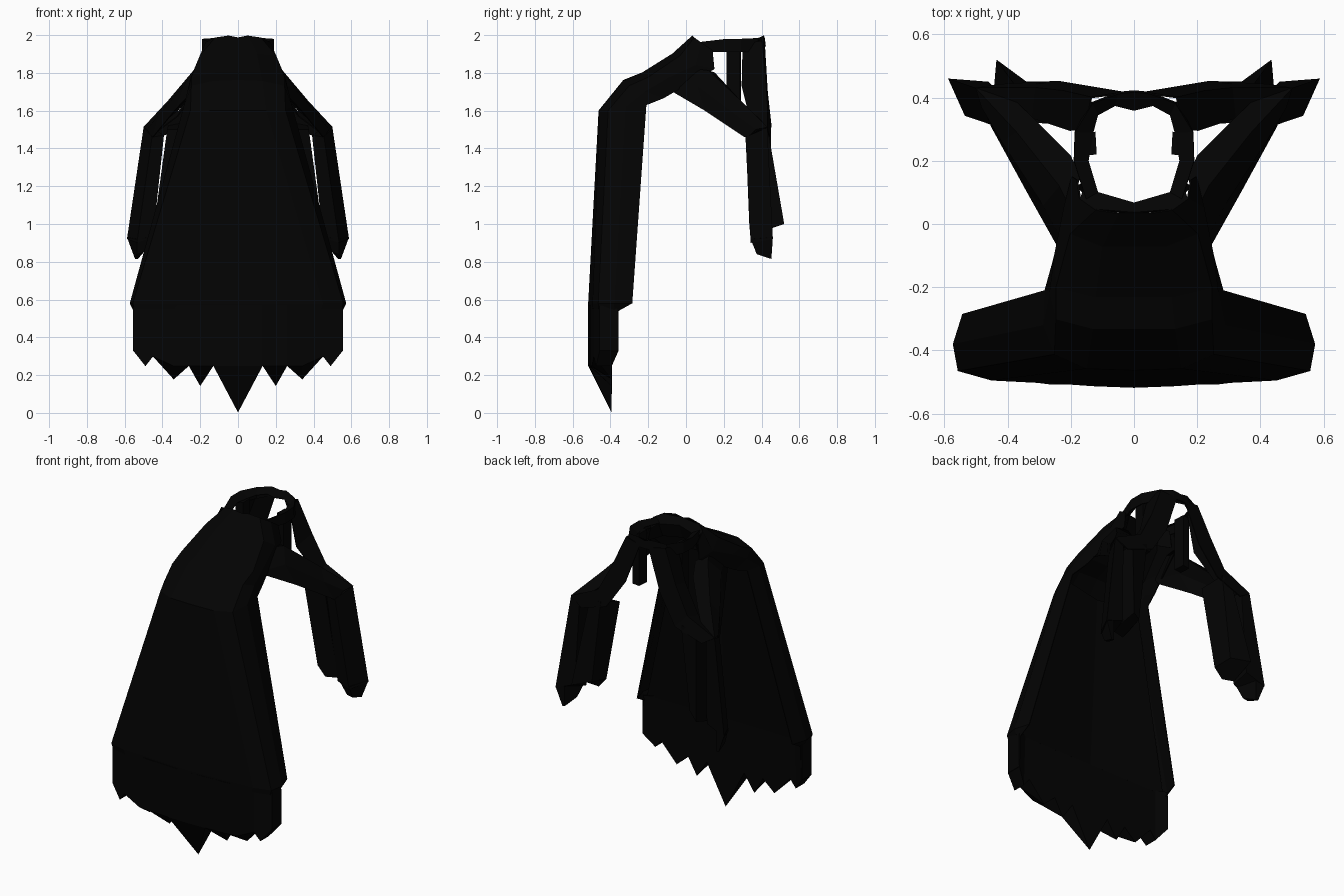
import bpy, bmesh

cloth = bpy.data.materials.new("black_cloth")
cloth.diffuse_color = (0.0009, 0.0009, 0.0009, 1)


def sheet(name, rows, thick=0.006, caps=False):
    """Loft a cloth panel through rows of points, mirrored over x."""
    bm = bmesh.new()
    grid = [[bm.verts.new(p) for p in r] for r in rows]
    for a, b in zip(grid, grid[1:]):
        for i in range(len(a) - 1):
            bm.faces.new((a[i], b[i], b[i + 1], a[i + 1]))
    if caps:
        for r in (grid[0], grid[-1]):
            bm.faces.new(r[:-1])
    bmesh.ops.remove_doubles(bm, verts=bm.verts, dist=1e-5)
    bmesh.ops.recalc_face_normals(bm, faces=bm.faces)
    me = bpy.data.meshes.new(name)
    bm.to_mesh(me)
    bm.free()
    ob = bpy.data.objects.new(name, me)
    bpy.context.collection.objects.link(ob)
    me.materials.append(cloth)
    mi = ob.modifiers.new("mirror", 'MIRROR')
    mi.use_clip = True
    if not caps:
        so = ob.modifiers.new("thickness", 'SOLIDIFY')
        so.thickness = thick
        so.offset = 0
    return ob


def ring(*pts):
    return list(pts) + [pts[0]]


# main cape: neck, shoulder slope, long flared fall with wrapped sides, hem lip
sheet("cape", [
    [(0, .035, 1.985), (.05, .035, 1.995), (.12, .045, 1.985), (.17, .08, 1.96), (.18, .14, 1.92)],
    [(0, -.07, 1.90), (.1, -.07, 1.90), (.2, -.03, 1.89), (.22, .05, 1.84), (.195, .15, 1.82)],
    [(0, -.23, 1.80), (.12, -.23, 1.80), (.245, -.20, 1.775), (.25, -.1, 1.77), (.24, -.06, 1.70)],
    [(0, -.33, 1.76), (.13, -.33, 1.755), (.245, -.30, 1.73), (.265, -.22, 1.70), (.255, -.12, 1.665)],
    [(0, -.46, 1.60), (.15, -.455, 1.60), (.25, -.41, 1.60), (.285, -.32, 1.62), (.28, -.21, 1.63)],
    [(0, -.515, .58), (.45, -.492, .58), (.555, -.463, .58), (.57, -.38, .58), (.54, -.285, .58)],
    [(0, -.515, .55), (.44, -.49, .55), (.545, -.46, .55), (.555, -.38, .55), (.54, -.36, .54)],
])

# tattered hem: double-walled, zigzag lower edge with teeth slanting to the back wall
hem = [(0, -.515, .005), (.13, -.51, .25), (.2, -.505, .145), (.26, -.505, .25),
       (.34, -.495, .18), (.45, -.485, .30), (.49, -.475, .25), (.553, -.455, .33)]
front_low = [(x, y, max(z, .25)) for x, y, z in hem]
tips = [(x, -.395 if i % 2 == 0 else y, z) for i, (x, y, z) in enumerate(hem)]
back_low = [(x, -.395 if x < .5 else -.36, z) for x, y, z in hem]
sheet("ragged_hem", [
    [(x, y, .57) for x, y, z in hem],
    front_low, tips, back_low,
    [(x * .99, -.39 if x < .5 else -.36, .57) for x, y, z in hem],
])
sheet("hem_side", [
    [(.553, -.455, .57), (.553, -.36, .55)],
    [(.553, -.455, .33), (.553, -.36, .33)],
])

# inner lining: flush with the back wall of the hem, running up behind the front panel
sheet("inner_lining", [
    [(x * .46, -.33 + .1 * x, 1.62) for x, y, z in hem],
    [(x * .98, -.39, .56) for x, y, z in hem],
])

# open neck ring
sheet("collar", [
    [(.15, .08, 1.91), (.15, .08, 1.962), (.115, .10, 1.945)],
    [(.188, .20, 1.91), (.188, .20, 1.976), (.145, .20, 1.95)],
    [(.185, .29, 1.91), (.185, .29, 1.978), (.13, .29, 1.95)],
    [(.14, .38, 1.91), (.13, .38, 1.982), (.115, .345, 1.95)],
    [(.05, .415, 1.94), (.05, .41, 1.995), (.06, .375, 1.96)],
    [(0, .42, 1.94), (0, .415, 1.985), (0, .36, 1.96)],
])
sheet("collar_front_lining", [
    [(0, .035, 1.985), (.12, .045, 1.98), (.17, .08, 1.955)],
    [(0, .065, 1.95), (.12, .10, 1.94), (.15, .14, 1.92)],
    [(0, .03, 1.86), (.12, .06, 1.85), (.18, .12, 1.83)],
])

# small tabs hanging inside the neck
sheet("neck_tab", [
    ring((.118, .22, z), (.168, .215, z), (.172, .285, z), (.122, .292, z))
    for z in (1.95, 1.62)
], caps=True)

# straps from the front shoulder back to the sleeve: inner edge, ridge, outer edge, underside
sheet("front_strap", [
    [(.17, .15, 1.80), (.20, .05, 1.82), (.215, -.07, 1.72), (.24, -.07, 1.70)],
    [(.20, .215, 1.73), (.235, .12, 1.81), (.285, .06, 1.73), (.335, .10, 1.60)],
    [(.32, .335, 1.60), (.37, .29, 1.65), (.415, .26, 1.58), (.45, .31, 1.46)],
    [(.42, .43, 1.52), (.5, .43, 1.51), (.48, .37, 1.50), (.455, .33, 1.46)],
])

# straps from the collar down over the rear shoulder: front edge, crest, back edge
sheet("rear_strap", [
    [(.15, .30, 1.95), (.135, .40, 1.97), (.03, .415, 1.95)],
    [(.20, .295, 1.73), (.22, .42, 1.77), (.12, .43, 1.70)],
    [(.32, .335, 1.57), (.31, .43, 1.60), (.24, .45, 1.52)],
    [(.44, .33, 1.48), (.5, .43, 1.51), (.42, .44, 1.46)],
])

# hanging sleeve: two separate closed strips with a slit between them
sheet("inner_sleeve_strip", [
    ring((.24, .315, 1.50), (.31, .32, 1.50), (.375, .325, 1.50), (.37, .43, 1.52), (.28, .45, 1.54)),
    ring((.32, .335, 1.00), (.37, .34, .94), (.45, .35, .95), (.435, .52, 1.00), (.34, .45, 1.02)),
], caps=True)
sheet("outer_sleeve_strip", [
    ring((.392, .32, 1.47), (.455, .315, 1.46), (.5, .43, 1.51), (.44, .43, 1.50)),
    ring((.45, .35, .93), (.535, .342, .90), (.588, .46, .92), (.46, .45, .97)),
], caps=True)
sheet("sleeve_end", [
    ring((.47, .345, .93), (.535, .342, .92), (.588, .46, .93), (.53, .452, .94)),
    ring((.50, .37, .85), (.535, .375, .84), (.545, .452, .815), (.53, .452, .815)),
], caps=True)
